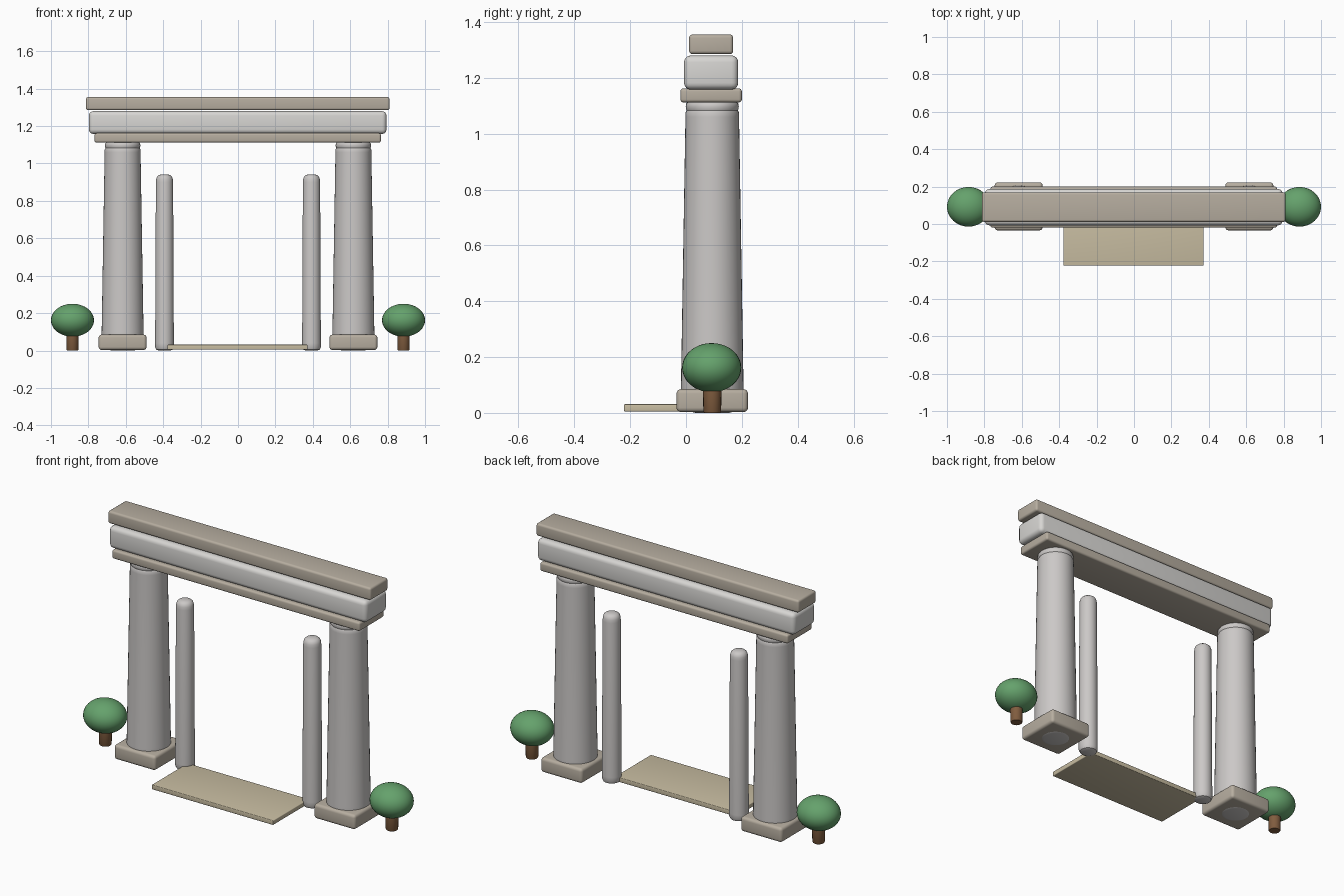
import bpy, bmesh, math

if "Cube" in bpy.data.objects:
    bpy.data.objects.remove(bpy.data.objects["Cube"])

YC = 0.094  # depth line shared by the columns, beams and bushes


def material(name, rgb):
    m = bpy.data.materials.new(name)
    m.diffuse_color = (*rgb, 1)
    m.use_nodes = True
    m.node_tree.nodes["Principled BSDF"].inputs["Base Color"].default_value = m.diffuse_color
    return m


STONE = material("pale_stone", (0.60, 0.58, 0.57))
TAN = material("tan_stone", (0.47, 0.42, 0.35))
WHITE = material("white_stone", (0.68, 0.67, 0.65))
SAND = material("sand", (0.58, 0.51, 0.36))
LEAF = material("leaf", (0.13, 0.36, 0.15))
BARK = material("bark", (0.22, 0.11, 0.05))


def finish(bm, name, mat, angle=40):
    bmesh.ops.recalc_face_normals(bm, faces=bm.faces)
    me = bpy.data.meshes.new(name)
    bm.to_mesh(me)
    bm.free()
    ob = bpy.data.objects.new(name, me)
    bpy.context.collection.objects.link(ob)
    me.materials.append(mat)
    bpy.ops.object.select_all(action='DESELECT')
    ob.select_set(True)
    bpy.context.view_layer.objects.active = ob
    bpy.ops.object.shade_smooth_by_angle(angle=math.radians(angle))
    return ob


def block(name, mat, x, y, z, bevel):
    """Rounded box from (min, max) ranges."""
    bm = bmesh.new()
    bmesh.ops.create_cube(bm, size=1)
    for v in bm.verts:
        for i, (lo, hi) in enumerate((x, y, z)):
            v.co[i] = (lo + hi) / 2 + v.co[i] * (hi - lo)
    bmesh.ops.bevel(bm, geom=bm.edges[:], offset=bevel, segments=4,
                    profile=0.5, affect='EDGES')
    return finish(bm, name, mat)


def turned(name, mat, x, y, profile, sides=40):
    """Solid of revolution from (radius, height) points."""
    bm = bmesh.new()
    rings = [[bm.verts.new((x + r * math.cos(2 * math.pi * i / sides),
                            y + r * math.sin(2 * math.pi * i / sides), z))
              for i in range(sides)] for r, z in profile]
    for a, b in zip(rings, rings[1:]):
        for i in range(sides):
            j = (i + 1) % sides
            bm.faces.new((a[i], a[j], b[j], b[i]))
    bm.faces.new(rings[0])
    bm.faces.new(rings[-1])
    return finish(bm, name, mat)


COLUMN = [(0.06, 0.0), (0.09, 0.008), (0.107, 0.025), (0.113, 0.055),
          (0.112, 0.10), (0.096, 1.06), (0.096, 1.075), (0.092, 1.083),
          (0.094, 1.088), (0.095, 1.098), (0.093, 1.108), (0.085, 1.115)]
POST = [(0.032, 0.0), (0.044, 0.005), (0.050, 0.018), (0.050, 0.04),
        (0.046, 0.90), (0.0445, 0.917), (0.040, 0.930), (0.030, 0.938),
        (0.015, 0.942)]
TRUNK = [(0.029, 0.0), (0.032, 0.005), (0.033, 0.09)]

for side, s in (("left", -1), ("right", 1)):
    # Main column on its square plinth
    cx = s * 0.617
    block(side + "_plinth", TAN, (cx - 0.128, cx + 0.128),
          (YC - 0.128, YC + 0.128), (0.003, 0.085), 0.016)
    turned(side + "_column", STONE, cx, YC, COLUMN)

    # Slim inner gate post
    turned(side + "_gate_post", STONE, s * 0.393, YC, POST, 32)

    # Bush with trunk
    turned(side + "_bush_trunk", BARK, s * 0.885, YC, TRUNK, 20)
    bm = bmesh.new()
    bmesh.ops.create_uvsphere(bm, u_segments=32, v_segments=20, radius=1)
    bmesh.ops.scale(bm, verts=bm.verts, vec=(0.115, 0.106, 0.088))
    bmesh.ops.translate(bm, verts=bm.verts, vec=(s * 0.885, YC - 0.002, 0.162))
    finish(bm, side + "_bush_crown", LEAF)

# Stacked beams across the top
block("lower_beam", TAN, (-0.767, 0.764), (-0.02, 0.20), (1.112, 1.162), 0.011)
block("middle_beam", WHITE, (-0.797, 0.794), (-0.007, 0.187), (1.158, 1.28), 0.024)
block("top_beam", TAN, (-0.813, 0.81), (0.011, 0.169), (1.285, 1.355), 0.012)

# Entrance path
block("path_slab", SAND, (-0.378, 0.372), (-0.222, 0.095), (0.005, 0.031), 0.004)
